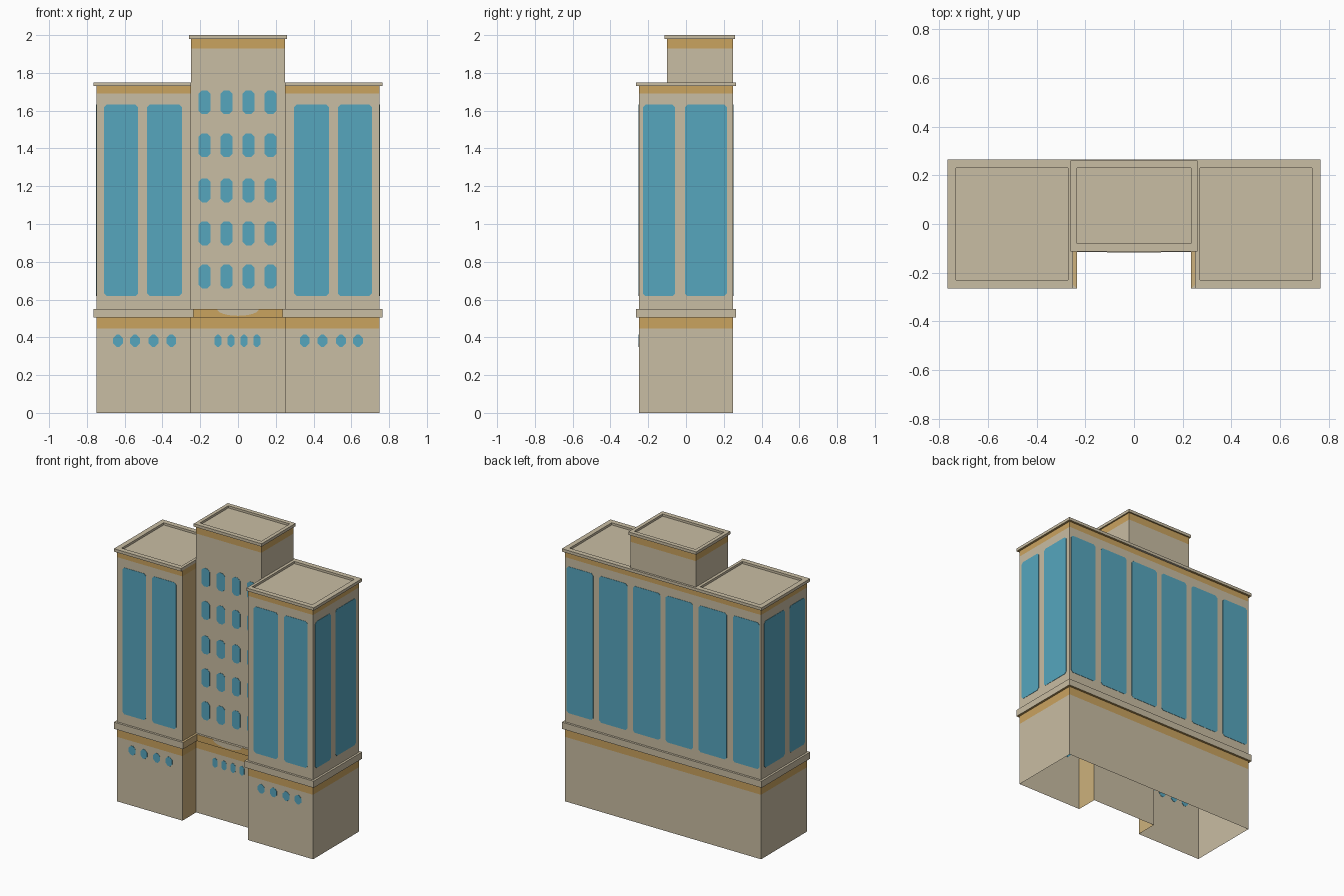
import bpy, bmesh, math

if "Cube" in bpy.data.objects:
    bpy.data.objects.remove(bpy.data.objects["Cube"])


def mat(name, r, g, b):
    m = bpy.data.materials.new(name)
    lin = [((c / 255 + 0.055) / 1.055) ** 2.4 for c in (r, g, b)]
    m.diffuse_color = (*lin, 1)
    m.use_nodes = True
    m.node_tree.nodes["Principled BSDF"].inputs["Base Color"].default_value = m.diffuse_color
    return m


STONE = mat("stone", 201, 189, 163)
GOLD = mat("gold_band", 202, 163, 95)
SAND = mat("inner_wall_sand", 205, 177, 124)
GLASS = mat("blue_glass", 86, 166, 190)
MATS = [STONE, GOLD, SAND, GLASS]


def finish(name, bm, mats=MATS):
    me = bpy.data.meshes.new(name)
    bm.to_mesh(me)
    bm.free()
    for m in mats:
        me.materials.append(m)
    ob = bpy.data.objects.new(name, me)
    bpy.context.collection.objects.link(ob)
    return ob


def loft(name, rings, rule, cap=False):
    """Skin a stack of equal-length rings; rule(ring, edge) gives the material."""
    bm = bmesh.new()
    vs = [[bm.verts.new(p) for p in r] for r in rings]
    n = len(rings[0])
    for k in range(len(rings) - 1):
        for i in range(n):
            j = (i + 1) % n
            f = bm.faces.new((vs[k][i], vs[k][j], vs[k + 1][j], vs[k + 1][i]))
            f.material_index = rule(k, i)
    if cap:
        bm.faces.new(vs[-1])
    flat = [f for f in bm.faces if f.calc_area() < 1e-7]
    bmesh.ops.delete(bm, geom=flat, context='FACES')
    return finish(name, bm)


def u_ring(o, z):
    """U-shaped plan, grown outward by o."""
    a, b, c, d = 0.75 + o, 0.25 + o, 0.25 - o, 0.10 + o
    return [(-a, -b, z), (-c, -b, z), (-c, -d, z), (c, -d, z),
            (c, -b, z), (a, -b, z), (a, b, z), (-a, b, z)]


def rect(x0, x1, y0, y1, z):
    return [(x0, y0, z), (x1, y0, z), (x1, y1, z), (x0, y1, z)]


# Main walls with gold bands and the projecting ledge, open underneath
def wall_rule(k, i):
    if i == 2:                          # recessed centre front
        return 1 if k in (1, 2, 3) else 0
    if k in (1, 2, 6):
        return 1
    return 2 if i in (1, 3) else 0      # walls facing into the recess


loft("main_walls", [u_ring(o, z) for o, z in (
    (0, 0), (0, 0.446), (0, 0.504), (0.015, 0.504),
    (0.015, 0.55), (0, 0.55), (0, 1.69), (0, 1.73))], wall_rule)

# Wing cornices and sunken roofs
for side, s in (("left", -1), ("right", 1)):
    def r(xi, xo, y, z):
        x0, x1 = sorted((s * xi, s * xo))
        return rect(x0, x1, -y, y, z)
    loft(side + "_wing_roof", [
        r(0.25, 0.75, 0.25, 1.73), r(0.25, 0.765, 0.265, 1.73),
        r(0.25, 0.765, 0.265, 1.75), r(0.27, 0.73, 0.23, 1.75),
        r(0.27, 0.73, 0.23, 1.735)], lambda k, i: 1 if k == 0 else 0, cap=True)

# Cornice strip behind the tower
loft("back_cornice", [rect(-0.25, 0.25, 0.25, y, z) for y, z in
     ((0.25, 1.73), (0.265, 1.73), (0.265, 1.75), (0.25, 1.75))], lambda k, i: 0)

# Tower top with gold band, cornice and sunken roof
loft("tower_top", [
    rect(-0.25, 0.25, -0.10, 0.25, 1.73), rect(-0.25, 0.25, -0.10, 0.25, 1.93),
    rect(-0.25, 0.25, -0.10, 0.25, 1.98), rect(-0.26, 0.26, -0.113, 0.26, 1.98),
    rect(-0.26, 0.26, -0.113, 0.26, 2.0), rect(-0.235, 0.235, -0.08, 0.23, 2.0),
    rect(-0.235, 0.235, -0.08, 0.23, 1.985)],
    lambda k, i: 1 if k in (1, 2) else 0, cap=True)


# Thin plates set through the walls, visible on both faces
def plates(name, outlines, axis, at, m):
    bm = bmesh.new()
    t = 0.002
    for pts in outlines:
        put = (lambda u, z, d: (u, at + d, z)) if axis == 'y' else \
              (lambda u, z, d: (at + d, u, z))
        lo = [bm.verts.new(put(u, z, -t)) for u, z in pts]
        hi = [bm.verts.new(put(u, z, t)) for u, z in pts]
        bm.faces.new(lo)
        bm.faces.new(hi[::-1])
        for i in range(len(pts)):
            j = (i + 1) % len(pts)
            bm.faces.new((lo[j], lo[i], hi[i], hi[j]))
    bmesh.ops.recalc_face_normals(bm, faces=bm.faces[:])
    return finish(name, bm, [m])


def pane(u0, u1, z0, z1, c):
    return [(u0 + c, z0), (u1 - c, z0), (u1, z0 + c), (u1, z1 - c),
            (u1 - c, z1), (u0 + c, z1), (u0, z1 - c), (u0, z0 + c)]


def tall(u0, u1):
    return pane(u0, u1, 0.618, 1.632, 0.014)


def mirrored(spans):
    return spans + [(-b, -a) for a, b in spans]


plates("wing_front_windows",
       [tall(*p) for p in mirrored([(0.297, 0.481), (0.529, 0.709)])],
       'y', -0.25, GLASS)
plates("back_windows",
       [tall(*p) for p in mirrored([(0.02, 0.23), (0.273, 0.488), (0.535, 0.738)])],
       'y', 0.25, GLASS)
for side, s in (("left", -1), ("right", 1)):
    plates(side + "_side_windows", [tall(-0.228, -0.058), tall(-0.006, 0.217)],
           'x', s * 0.75, GLASS)

# Small centre windows and the lower rows
plates("centre_windows",
       [pane(x - 0.032, x + 0.032, z - 0.063, z + 0.063, 0.018)
        for x in (-0.177, -0.061, 0.056, 0.172)
        for z in (0.722, 0.95, 1.178, 1.417, 1.645)], 'y', -0.10, GLASS)
plates("lower_centre_windows",
       [pane(x - 0.019, x + 0.019, 0.35, 0.414, 0.013)
        for x in (-0.106, -0.037, 0.032, 0.10)], 'y', -0.10, GLASS)
plates("lower_wing_windows",
       [pane(x - 0.026, x + 0.026, 0.35, 0.414, 0.018)
        for a in (0.353, 0.447, 0.545, 0.635) for x in (a, -a)], 'y', -0.25, GLASS)

# Shallow stone arc on the centre ledge
arc = [(0.11 * math.cos(a), 0.549 - 0.035 * math.sin(a))
       for a in (math.pi * i / 12 for i in range(13))]
plates("ledge_arc", [arc], 'y', -0.115, STONE)
